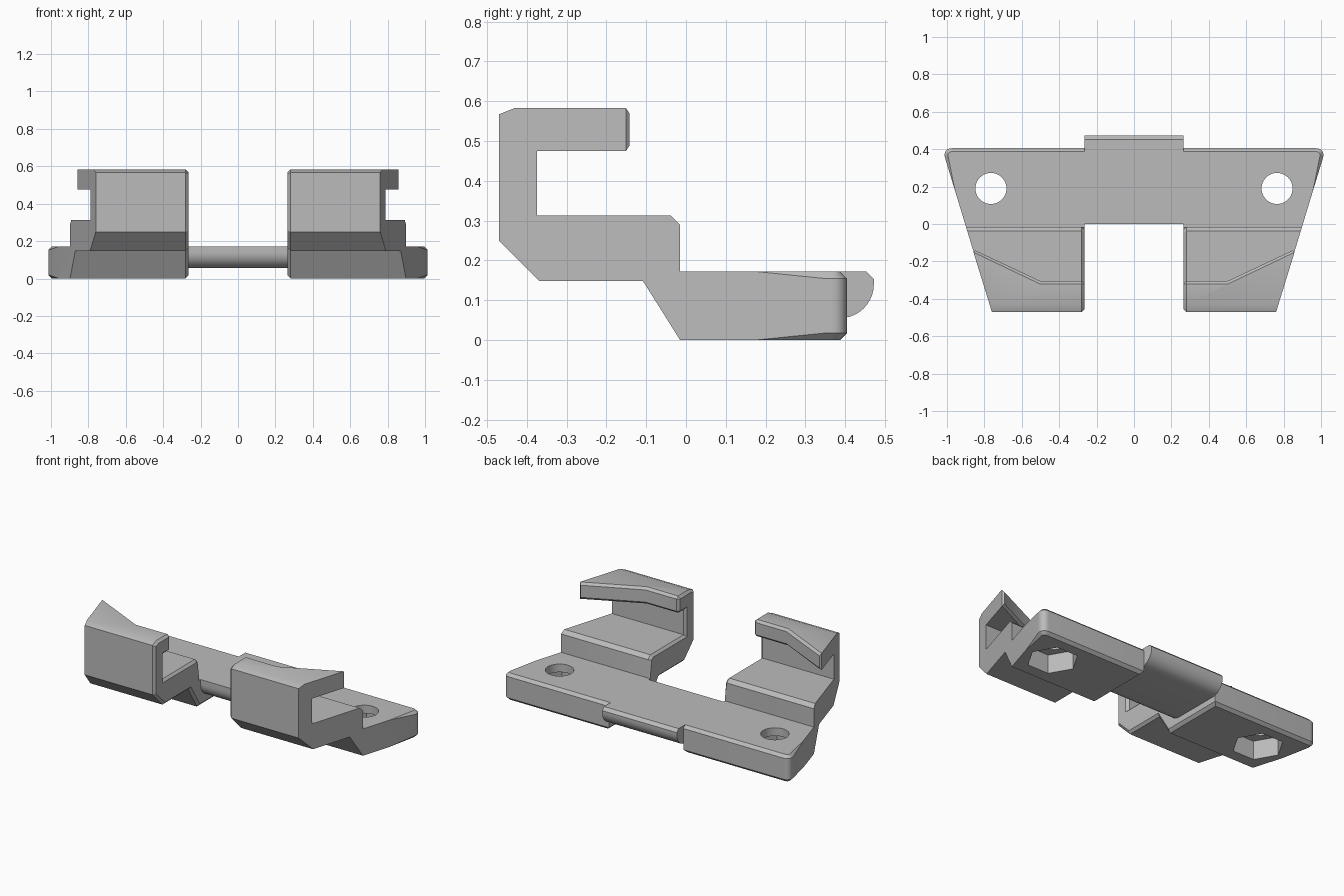
import bpy, bmesh, math

if "Cube" in bpy.data.objects:
    bpy.data.objects.remove(bpy.data.objects["Cube"])

INNER = 0.265      # inner side of each arm
SLOPE = 0.304      # flare of the outer sides
TOP = 0.172        # plate thickness
BACK = 0.405

grey = bpy.data.materials.new("plain grey")
grey.use_nodes = True
grey.diffuse_color = (0.5, 0.5, 0.5, 1)
grey.node_tree.nodes["Principled BSDF"].inputs["Base Color"].default_value = (0.5, 0.5, 0.5, 1)


def outer(y):
    return 0.76 + (y + 0.47) * SLOPE


def near(a, b):
    return abs(a - b) < 0.002


def prism(profile, left, right):
    """Side profile (y, z) spanned between two x functions."""
    bm = bmesh.new()
    a = [bm.verts.new((left(y), y, z)) for y, z in profile]
    b = [bm.verts.new((right(y), y, z)) for y, z in profile]
    bm.faces.new(a)
    bm.faces.new(b[::-1])
    for i in range(len(a)):
        j = (i + 1) % len(a)
        bm.faces.new((a[i], b[i], b[j], a[j]))
    bmesh.ops.recalc_face_normals(bm, faces=bm.faces)
    return bm


def bevel(bm, rule, width, segments=1):
    bm.normal_update()
    edges = [e for e in bm.edges if rule(*[v.co for v in e.verts], e)]
    bmesh.ops.bevel(bm, geom=edges, offset=width, segments=segments,
                    profile=0.5, affect='EDGES', clamp_overlap=True)


def to_object(bm, name):
    bmesh.ops.recalc_face_normals(bm, faces=bm.faces)
    mesh = bpy.data.meshes.new(name)
    bm.to_mesh(mesh)
    bm.free()
    mesh.materials.append(grey)
    obj = bpy.data.objects.new(name, mesh)
    bpy.context.collection.objects.link(obj)
    return obj


def activate(obj):
    bpy.ops.object.select_all(action='DESELECT')
    obj.select_set(True)
    bpy.context.view_layer.objects.active = obj


def finish(obj):
    activate(obj)
    bpy.ops.object.shade_smooth_by_angle(angle=math.radians(30))


# Arm: plate, step and hook in one side profile
arm = prism([(-0.47, 0.25), (-0.368, 0.148), (-0.108, 0.148), (-0.015, 0),
             (BACK, 0), (BACK, TOP), (-0.015, TOP), (-0.015, 0.29),
             (-0.038, 0.313), (-0.375, 0.313), (-0.375, 0.475),
             (-0.305, 0.475), (-0.305, 0.583), (-0.43, 0.583), (-0.47, 0.567)],
            lambda y: INNER, outer)

# Hook tip: kink the end face so its outer half reaches further back
tip = [e for e in arm.edges
       if all(near(v.co.y, -0.305) for v in e.verts) and near(e.verts[0].co.z, e.verts[1].co.z)]
kinks = []
for e in tip:
    start = min(e.verts, key=lambda v: v.co.x)
    end = e.other_vert(start)
    fraction = (0.5 - start.co.x) / (end.co.x - start.co.x)
    kinks.append(bmesh.utils.edge_split(e, start, fraction)[1])
    end.co.y = -0.135
    end.co.x = outer(-0.135)
bmesh.ops.connect_verts(arm, verts=kinks)

# Rounded back corner of the plate
bevel(arm, lambda a, b, e: near(a.y, BACK) and near(b.y, BACK)
      and a.x > 0.9 and b.x > 0.9, 0.053, 8)


# Chamfers
def plate_rim(a, b, e):
    level = near(a.z, b.z) and (near(a.z, TOP) or near(a.z, 0))
    return level and (a.y + b.y) / 2 > 0.2 and any(
        abs(f.normal.z) < 0.1 and f.normal.y > -0.27 and f.normal.x > -0.5
        for f in e.link_faces)


def tip_rim(a, b, e):
    if min(a.z, b.z) < 0.45 or min(a.y, b.y) < -0.32:
        return False
    if near(a.y, -0.135) and near(b.y, -0.135):
        return True
    return near(a.z, b.z) and any(f.normal.y > 0.5 for f in e.link_faces)


def inner_rim(a, b, e):
    if not (near(a.x, INNER) and near(b.x, INNER)):
        return False
    flat_top = near(a.z, TOP) and near(b.z, TOP)
    return not flat_top and max(a.y, b.y) < 0.2


bevel(arm, plate_rim, 0.018)
bevel(arm, lambda a, b, e: near(a.x, INNER) and near(b.x, INNER)
      and near(a.z, 0) and near(b.z, 0), 0.03)
bevel(arm, lambda a, b, e: tip_rim(a, b, e) or inner_rim(a, b, e), 0.015)
arms = to_object(arm, "clip_arms")


# Bolt hole with a hexagonal nut pocket below
def cut(name, sides, radius, low, high):
    bm = bmesh.new()
    bmesh.ops.create_cone(bm, cap_ends=True, segments=sides, radius1=radius,
                          radius2=radius, depth=high - low)
    turn = math.radians(90) if sides == 6 else 0
    # a vertex of the pocket points along x
    first = next(iter(bm.verts)).co
    turn = -math.atan2(first.y, first.x) if sides == 6 else 0
    c, s = math.cos(turn), math.sin(turn)
    for v in bm.verts:
        x, y, z = v.co
        v.co = (x * c - y * s + 0.765, x * s + y * c + 0.19, z + (low + high) / 2)
    cutter = to_object(bm, name)
    cutter.hide_render = True
    mod = arms.modifiers.new(name, 'BOOLEAN')
    mod.operation = 'DIFFERENCE'
    mod.solver = 'EXACT'
    mod.object = cutter
    activate(arms)
    bpy.ops.object.modifier_apply(modifier=name)
    bpy.data.objects.remove(cutter)


cut("bolt_hole", 40, 0.083, -0.1, 0.4)
cut("nut_pocket", 6, 0.15, -0.1, 0.12)

mirror = arms.modifiers.new("mirror", 'MIRROR')
mirror.use_mirror_merge = False
activate(arms)
bpy.ops.object.modifier_apply(modifier="mirror")
finish(arms)

# Centre bridge with rounded lower edges
R = 0.085
quarter = [math.radians(90 * i / 10) for i in range(11)]
front = [(R - R * math.cos(t), 0.14 - R * math.sin(t)) for t in quarter]
rear = [(0.387 + R * math.sin(t), 0.14 - R * math.cos(t)) for t in quarter]
bridge = prism([(0, TOP)] + front + rear + [(0.472, 0.153), (0.453, TOP)],
               lambda y: -INNER, lambda y: INNER)
finish(to_object(bridge, "centre_bridge"))
